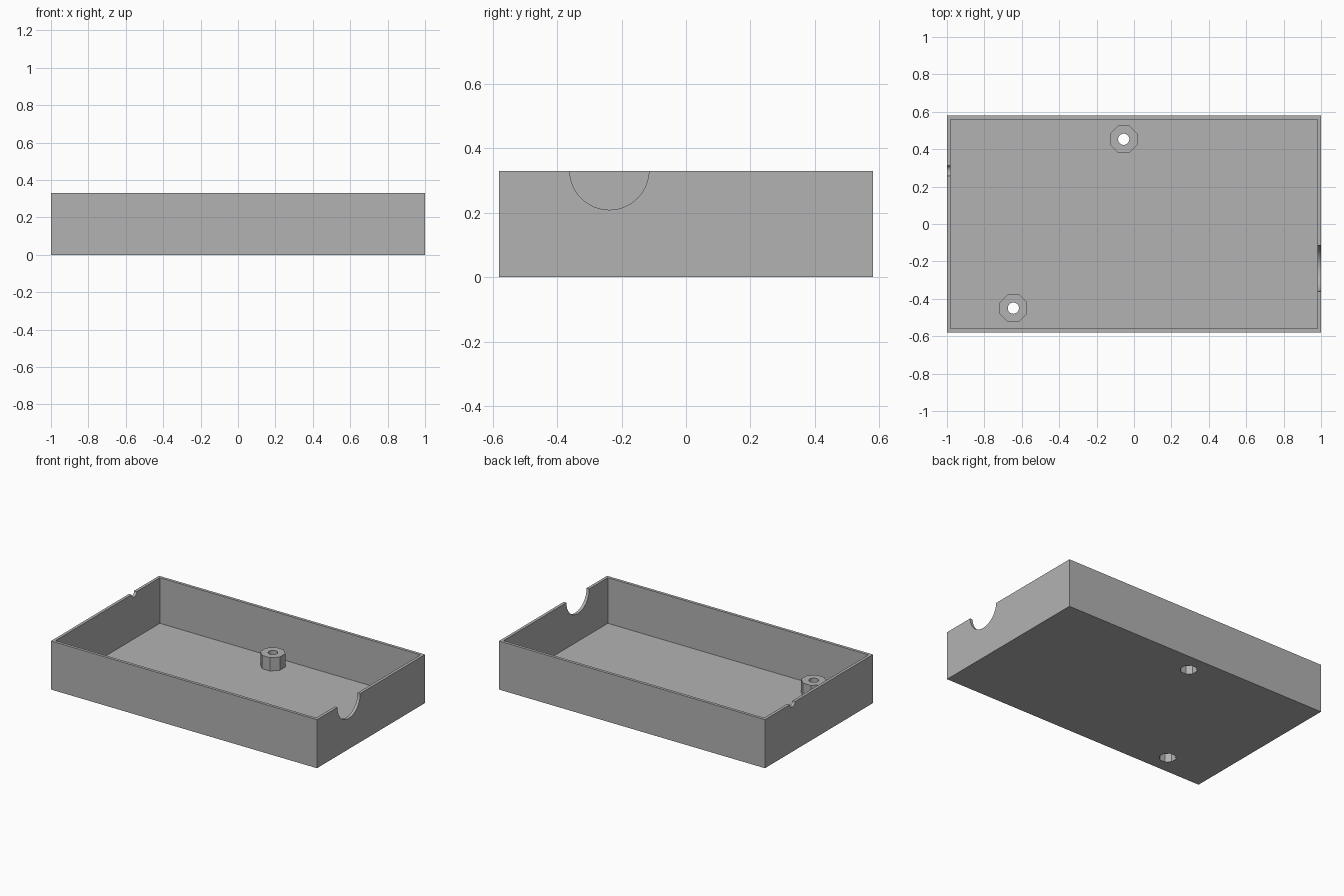
import bpy
from math import pi, cos

cube = bpy.data.objects.get("Cube")
if cube:
    bpy.data.objects.remove(cube, do_unlink=True)

LENGTH, WIDTH, HEIGHT, WALL = 2.0, 1.16, 0.33, 0.02
POST_TOP = 0.11
POSTS = [(-0.055, 0.453), (-0.645, -0.45)]

grey = bpy.data.materials.new("plain grey")
grey.use_nodes = True
colour = (0.448, 0.448, 0.448, 1)
grey.diffuse_color = colour
grey.node_tree.nodes["Principled BSDF"].inputs["Base Color"].default_value = colour


def box(name, size, z_low):
    bpy.ops.mesh.primitive_cube_add(size=1, location=(0, 0, z_low + size[2] / 2))
    ob = bpy.context.object
    ob.name = name
    ob.scale = size
    bpy.ops.object.transform_apply(location=True, rotation=True, scale=True)
    ob.data.materials.append(grey)
    return ob


def cylinder(name, radius, sides, centre, depth, rotation=(0, 0, 0)):
    bpy.ops.mesh.primitive_cylinder_add(vertices=sides, radius=radius, depth=depth,
                                        location=centre, rotation=rotation)
    ob = bpy.context.object
    ob.name = name
    ob.data.materials.append(grey)
    return ob


def octagon(name, apothem, x, y, low, high):
    return cylinder(name, apothem / cos(pi / 8), 8, (x, y, (low + high) / 2),
                    high - low, (0, 0, pi / 8))


def combine(target, other, operation):
    mod = target.modifiers.new("combine", 'BOOLEAN')
    mod.operation = operation
    mod.solver = 'EXACT'
    mod.object = other
    bpy.context.view_layer.objects.active = target
    bpy.ops.object.modifier_apply(modifier=mod.name)
    bpy.data.objects.remove(other, do_unlink=True)


# Open tray with thin walls and floor
tray = box("tray", (LENGTH, WIDTH, HEIGHT), 0)
combine(tray, box("cavity", (LENGTH - 2 * WALL, WIDTH - 2 * WALL, HEIGHT), WALL), 'DIFFERENCE')

# Octagonal screw posts, bored through, with a wider recess underneath
for x, y in POSTS:
    combine(tray, octagon("post", 0.073, x, y, WALL / 2, POST_TOP), 'UNION')
    combine(tray, octagon("recess", 0.049, x, y, -0.1, 0.07), 'DIFFERENCE')
    combine(tray, cylinder("bore", 0.03, 32, (x, y, 0.1), 0.4), 'DIFFERENCE')

# Round cable notches in the rims of the end walls
for x, y, radius in [(1, -0.238, 0.123), (-1, 0.285, 0.028)]:
    combine(tray, cylinder("notch", radius, 64, (x, y, HEIGHT + 0.002), 0.2, (0, pi / 2, 0)),
            'DIFFERENCE')

bpy.ops.object.select_all(action='DESELECT')
tray.select_set(True)
bpy.context.view_layer.objects.active = tray
bpy.ops.object.shade_smooth_by_angle(angle=pi / 6)
